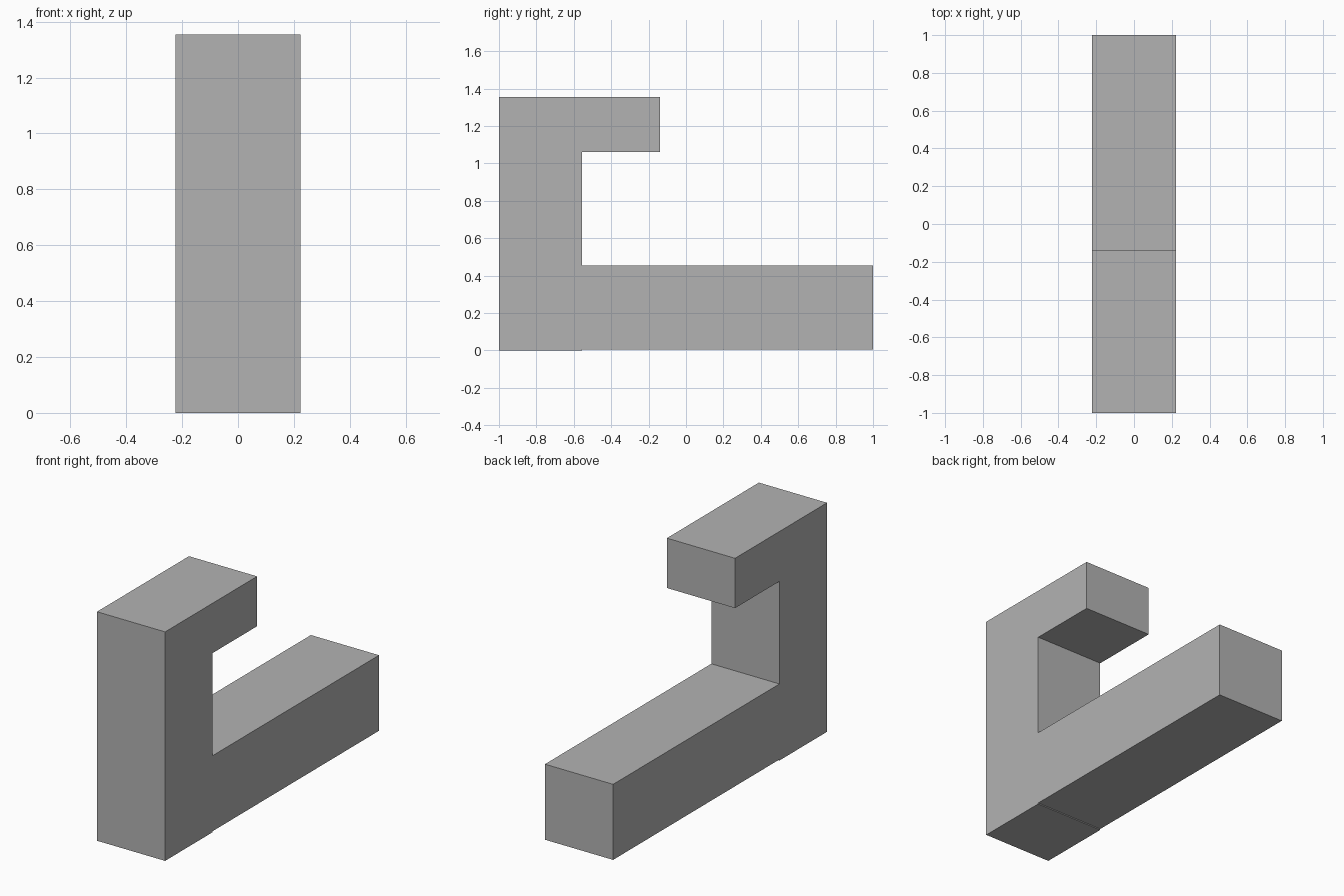
import bpy
import bmesh

cube = bpy.data.objects.get("Cube")
if cube:
    bpy.data.objects.remove(cube, do_unlink=True)

HALF_WIDTH = 0.223

# Plain grey finish
grey = bpy.data.materials.new("plain_grey")
grey.use_nodes = True
colour = (0.45, 0.45, 0.45, 1)
grey.diffuse_color = colour
grey.node_tree.nodes["Principled BSDF"].inputs["Base Color"].default_value = colour

# Side profile (y, z): long foot, upright column and short top hook
profile = [
    (-1, 0), (-0.555, 0), (-0.555, 0.006), (1, 0.006),
    (1, 0.453), (-0.555, 0.453), (-0.555, 1.06),
    (-0.14, 1.06), (-0.14, 1.355), (-1, 1.355),
]

# Extrude the profile across the width
bm = bmesh.new()
side = bm.faces.new([bm.verts.new((-HALF_WIDTH, y, z)) for y, z in profile])
result = bmesh.ops.extrude_face_region(bm, geom=[side], use_keep_orig=True)
moved = [v for v in result["geom"] if isinstance(v, bmesh.types.BMVert)]
bmesh.ops.translate(bm, verts=moved, vec=(2 * HALF_WIDTH, 0, 0))
bmesh.ops.recalc_face_normals(bm, faces=bm.faces)

mesh = bpy.data.meshes.new("hooked_bracket")
bm.to_mesh(mesh)
bm.free()
mesh.materials.append(grey)
bracket = bpy.data.objects.new("hooked_bracket", mesh)
bpy.context.collection.objects.link(bracket)
